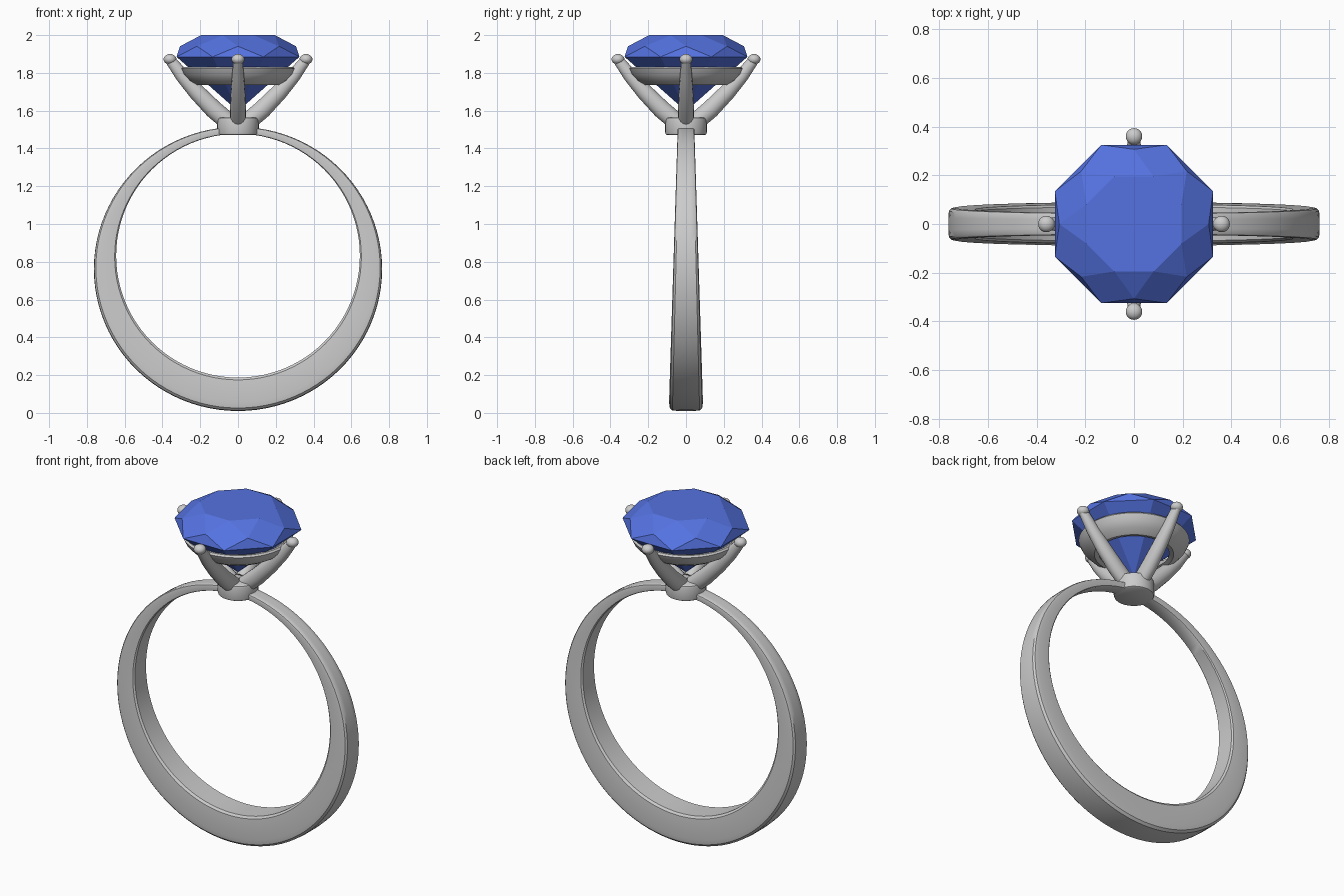
import bpy, bmesh
from math import sin, cos, pi, radians
from mathutils import Vector

if "Cube" in bpy.data.objects:
    bpy.data.objects.remove(bpy.data.objects["Cube"])


def make(name, verts, faces, smooth=True):
    me = bpy.data.meshes.new(name)
    me.from_pydata(verts, [], faces)
    bm = bmesh.new()
    bm.from_mesh(me)
    bmesh.ops.recalc_face_normals(bm, faces=bm.faces)
    bm.to_mesh(me)
    bm.free()
    ob = bpy.data.objects.new(name, me)
    bpy.context.collection.objects.link(ob)
    if smooth:
        bpy.ops.object.select_all(action='DESELECT')
        ob.select_set(True)
        bpy.context.view_layer.objects.active = ob
        bpy.ops.object.shade_smooth_by_angle(angle=radians(35))
    return ob


def grid_faces(rows, n, loop_rows):
    """Quads between rows of n points; each row is a closed loop."""
    last = rows if loop_rows else rows - 1
    return [(i * n + j, i * n + (j + 1) % n,
             (i + 1) % rows * n + (j + 1) % n, (i + 1) % rows * n + j)
            for i in range(last) for j in range(n)]


def lathe(name, profile, seg=64):
    """Spin a closed (r, z) profile around the z axis."""
    verts = [(r * cos(2 * pi * i / seg), r * sin(2 * pi * i / seg), z)
             for i in range(seg) for r, z in profile]
    return make(name, verts, grid_faces(seg, len(profile), True))


# Band: thin and narrow at the top, thick and wide at the bottom
half = [(0.78, 0), (0.9, 0.07), (1, 0.75), (0.95, 0.91), (0.8, 0.985), (0.4, 1)]
section = half + [(-u, v) for u, v in reversed(half)]
SEG = 96
verts = []
for i in range(SEG):
    a = 2 * pi * i / SEG
    inner = Vector((0.645 * sin(a), 0, 0.832 + 0.645 * cos(a)))
    outer = Vector((0.763 * sin(a), 0, 0.762 + 0.752 * cos(a)))
    w = 0.067 - 0.023 * cos(a)
    for u, v in section:
        p = inner.lerp(outer, v)
        verts.append((p.x, u * w, p.z))
make("band", verts, grid_faces(SEG, len(section), True))

# Seat: small solid drum under the stone
prof = [(0.098, 1.47), (0.107, 1.475), (0.11, 1.485),
        (0.11, 1.55), (0.107, 1.56), (0.098, 1.565)]
seg = 48
verts = [(r * cos(2 * pi * i / seg), r * sin(2 * pi * i / seg), z)
         for r, z in prof for i in range(seg)]
faces = grid_faces(len(prof), seg, False)
faces += [tuple(range(seg)), tuple(range((len(prof) - 1) * seg, len(prof) * seg))]
make("seat", verts, faces)

# Collar: flared ring that cradles the stone
lathe("collar", [(0.19, 1.742), (0.215, 1.735), (0.255, 1.758), (0.285, 1.79),
                 (0.3, 1.822), (0.292, 1.832), (0.275, 1.83)])

# Prongs: four tapered claws with rounded tips (r, z, radius)
path = [(0.05, 1.54, 0.042), (0.13, 1.608, 0.042), (0.22, 1.70, 0.038),
        (0.295, 1.785, 0.032), (0.36, 1.87, 0.024)]
n = 16
for k, side in enumerate(("right", "back", "left", "front")):
    ca, sa = cos(k * pi / 2), sin(k * pi / 2)
    verts = []
    for i, (r, z, rad) in enumerate(path):
        a, b = path[max(i - 1, 0)], path[min(i + 1, len(path) - 1)]
        t = Vector((b[0] - a[0], b[1] - a[1])).normalized()
        for j in range(n):
            q = 2 * pi * j / n
            d, y = 1.15 * rad * cos(q), rad * sin(q)
            x = r + t.y * d
            verts.append((x * ca - y * sa, x * sa + y * ca, z - t.x * d))
    faces = grid_faces(len(path), n, False)
    faces += [tuple(range(n)), tuple(range((len(path) - 1) * n, len(path) * n))]
    make(side + "_prong", verts, faces)
    bpy.ops.mesh.primitive_uv_sphere_add(segments=20, ring_count=12, radius=0.034,
                                         location=(0.36 * ca, 0.36 * sa, 1.872))
    tip = bpy.context.object
    tip.name = side + "_prong_tip"
    tip.scale.z = 0.82
    bpy.ops.object.shade_smooth()

# Stone: octagonal cut with table, star, kite and girdle facets
def ring(r, z, off):
    return [(r * cos((i + off) * pi / 4), r * sin((i + off) * pi / 4), z) for i in range(8)]

verts = ring(0.211, 2.0, 0.5) + ring(0.307, 1.941, 0) + ring(0.352, 1.885, 0.5)
verts.append((0, 0, 1.597))
faces = [tuple(range(8))]
for i in range(8):
    p, nx = (i - 1) % 8, (i + 1) % 8
    faces += [(p, i, 8 + i),
              (i, 8 + i, 16 + i, 8 + nx),
              (8 + i, 16 + p, 16 + i),
              (16 + p, 16 + i, 24)]
stone = make("stone", verts, faces, smooth=False)
mat = bpy.data.materials.new("blue_stone")
mat.diffuse_color = (0.09, 0.17, 0.75, 1)
mat.use_nodes = True
mat.node_tree.nodes["Principled BSDF"].inputs["Base Color"].default_value = mat.diffuse_color
stone.data.materials.append(mat)
